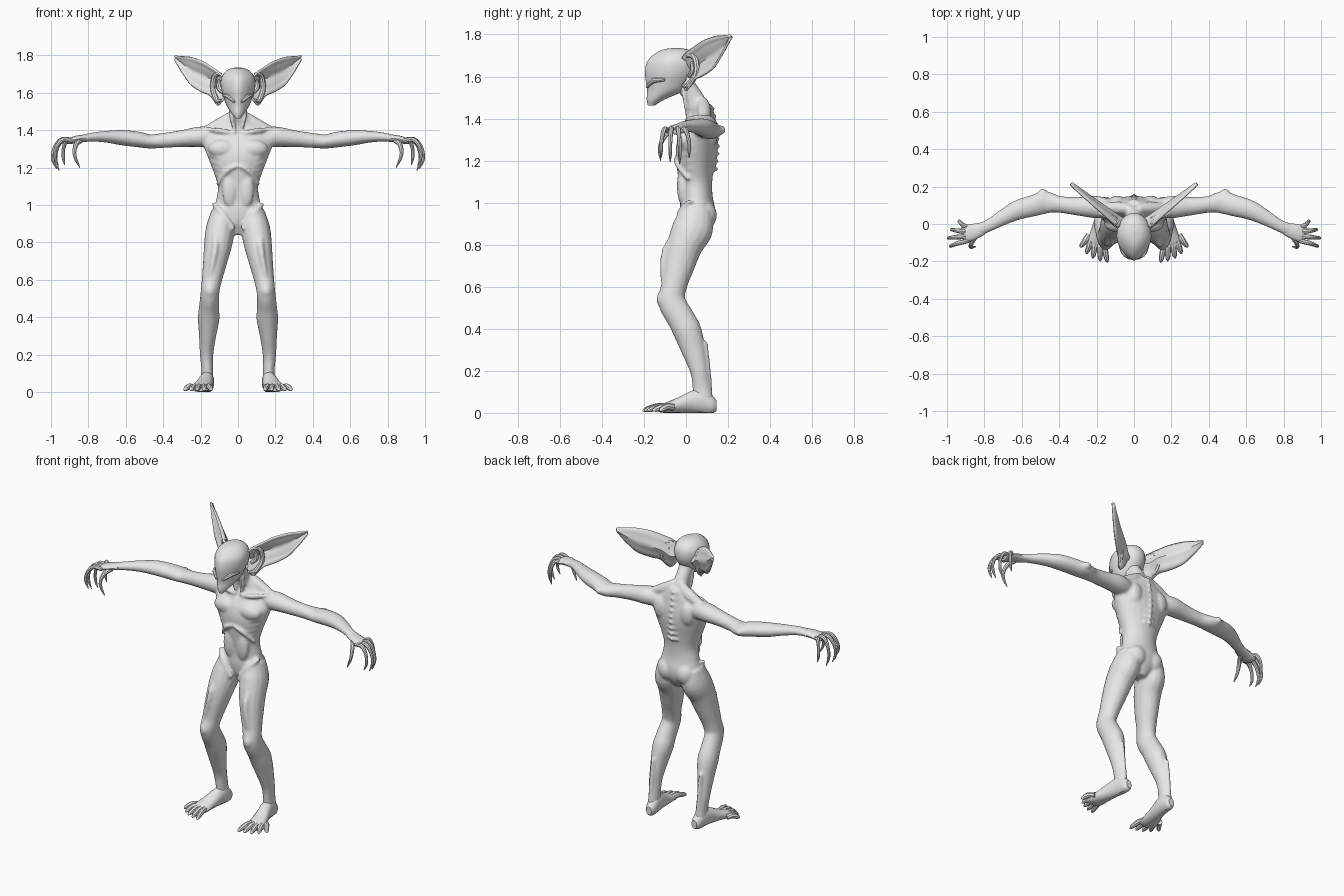
import bpy, bmesh, math
from mathutils import Vector, Matrix

cube = bpy.data.objects.get("Cube")
if cube:
    bpy.data.objects.remove(cube, do_unlink=True)

skin = bpy.data.materials.new("pale grey skin")
skin.use_nodes = True
skin.diffuse_color = (0.8, 0.8, 0.8, 1)
skin.node_tree.nodes["Principled BSDF"].inputs["Base Color"].default_value = (0.8, 0.8, 0.8, 1)

X, Y, Z = Vector((1, 0, 0)), Vector((0, 1, 0)), Vector((0, 0, 1))
BOTH, CENTRE = (1, -1), (1,)


def spline(points, steps):
    """Smooth curve through stations of any number of values."""
    result = []
    last = len(points) - 1
    for i in range(last):
        p0, p1, p2, p3 = (points[max(0, min(last, i + k))] for k in (-1, 0, 1, 2))
        for n in range(steps):
            t = n / steps
            result.append([b + 0.5 * t * (c - a + t * (2 * a - 5 * b + 4 * c - d
                           + t * (3 * (b - c) + d - a)))
                           for a, b, c, d in zip(p0, p1, p2, p3)])
    result.append(list(points[last]))
    return result


def loft(bm, stations, side, sides=BOTH, normal=None, segments=16, steps=4, pinch=0):
    """Skin through stations (x, y, z, radius along side, other radius)."""
    path = spline(stations, steps)
    for s in sides:
        centres = [Vector((s * p[0], p[1], p[2])) for p in path]
        rings = []
        for i, (c, p) in enumerate(zip(centres, path)):
            ahead, behind = centres[min(i + 1, len(path) - 1)], centres[max(i - 1, 0)]
            t = normal or (ahead - behind).normalized()
            u = (side - t * side.dot(t)).normalized()
            v = t.cross(u)
            ring = []
            for k in range(segments):
                a = math.tau * k / segments
                narrow = 1 - pinch * max(0, -math.sin(a)) ** 2
                ring.append(bm.verts.new(c + u * max(p[3], 0.002) * math.cos(a) * narrow
                                         + v * max(p[4], 0.002) * math.sin(a)))
            rings.append(ring)
        for a, b in zip(rings, rings[1:]):
            for k in range(segments):
                j = (k + 1) % segments
                bm.faces.new((a[k], a[j], b[j], b[k]))
        bm.faces.new(rings[0])
        bm.faces.new(rings[-1])


def tube(bm, points, radius, side=X, sides=BOTH):
    """Round cord that thins a little at its ends."""
    last = len(points) - 1
    loft(bm, [(*p, r, r) for i, p in enumerate(points)
              for r in [radius * (0.6 if i in (0, last) else 1)]], side, sides, segments=8)


def bulge(bm, centre, radii, sides=BOTH):
    for s in sides:
        place = Matrix.Translation((s * centre[0], centre[1], centre[2]))
        bmesh.ops.create_uvsphere(bm, u_segments=20, v_segments=12, radius=1,
                                  matrix=place @ Matrix.Diagonal((*radii, 1)))


def finish(name, bm):
    bmesh.ops.recalc_face_normals(bm, faces=bm.faces)
    mesh = bpy.data.meshes.new(name)
    bm.to_mesh(mesh)
    bm.free()
    mesh.materials.append(skin)
    obj = bpy.data.objects.new(name, mesh)
    bpy.context.collection.objects.link(obj)
    bpy.ops.object.select_all(action="DESELECT")
    obj.select_set(True)
    bpy.context.view_layer.objects.active = obj
    bpy.ops.object.shade_smooth_by_angle(angle=math.radians(40))
    return obj


# Body: torso, neck, arms and legs fused into one skin
body = bmesh.new()
torso = [(0, .05, .84, .04, .04), (0, .055, .9, .1, .075), (0, .055, .96, .13, .085),
         (0, .05, 1.03, .116, .077), (0, .045, 1.1, .108, .08), (0, .045, 1.18, .132, .09),
         (0, .05, 1.26, .163, .098), (0, .06, 1.33, .185, .088), (0, .075, 1.39, .16, .062),
         (0, .08, 1.43, .11, .05), (0, .075, 1.47, .06, .045)]
loft(body, torso, X, CENTRE, Z, segments=28)
loft(body, [(0, .08, 1.4, .07, .05), (0, .05, 1.48, .045, .045), (0, .01, 1.54, .042, .045),
            (0, -.03, 1.6, .045, .05)], X, CENTRE)
loft(body, [(.12, .08, 1.36, .05, .05), (.2, .09, 1.365, .06, .055), (.3, .095, 1.355, .05, .045),
            (.4, .105, 1.345, .045, .04), (.47, .115, 1.34, .06, .038), (.53, .1, 1.35, .058, .042),
            (.62, .075, 1.36, .053, .041), (.7, .035, 1.365, .042, .032),
            (.78, -.01, 1.363, .033, .024), (.85, -.037, 1.352, .038, .019)], Y)
loft(body, [(.08, .05, .97, .06, .075), (.093, .033, .88, .077, .097), (.105, -.005, .8, .076, .086),
            (.122, -.035, .7, .065, .076), (.14, -.058, .6, .054, .061), (.15, -.068, .53, .05, .066),
            (.155, -.025, .45, .054, .066), (.157, .006, .39, .058, .068),
            (.163, .035, .3, .046, .058), (.168, .062, .2, .036, .043),
            (.165, .075, .12, .031, .044), (.165, .08, .06, .032, .05)], X)

# Muscle and bone under the skin
bulge(body, (.08, .0, 1.3), (.08, .045, .05))
bulge(body, (.09, .11, 1.33), (.05, .042, .075))
bulge(body, (.06, .085, .94), (.063, .062, .07))
bulge(body, (.487, .155, 1.345), (.028, .034, .024))
bulge(body, (.15, -.11, .54), (.032, .03, .04))
bulge(body, (.045, -.018, 1.08), (.04, .025, .09))
tube(body, [(.02, .08, 1.49), (.08, .085, 1.44), (.2, .09, 1.385)], .036, Y)
tube(body, [(.012, .005, 1.385), (.09, .012, 1.395), (.18, .055, 1.41)], .015, Z)
tube(body, [(.04, -.02, 1.56), (.035, .0, 1.47), (.012, .01, 1.385)], .013)
tube(body, [(.135, .02, 1.01), (.085, -.025, .955), (.02, -.035, .87)], .017)
tube(body, [(.005, -.05, 1.21), (.06, -.04, 1.18), (.115, .01, 1.11)], .013, Z)
tube(body, [(.13, -.0, .9), (.12, -.095, .78), (.15, -.11, .62)], .018)
tube(body, [(.168, .095, .34), (.166, .105, .2), (.165, .122, .05)], .014)
for k in range(4):
    z = 1.14 + .034 * k
    wide = .121 + .013 * k
    tube(body, [(wide * math.cos(a), .048 - (.087 + .003 * k) * math.sin(a), z + .03 * (1.2 - a))
                for a in (-.6, -.1, .4, .9)], .009, Z)
for k in range(3):
    tube(body, [(.01, -.03 + .012 * k, 1.315 + .022 * k),
                (.07, -.015 + .012 * k, 1.325 + .022 * k)], .011, Z)
for k in range(9):
    z = 1.16 + .036 * k
    bulge(body, (0, .138 + .015 * math.sin(k / 8 * math.pi) - .002 * k, z), (.014, .016, .012), CENTRE)
    bulge(body, (.024, .133 + .012 * math.sin(k / 8 * math.pi) - .002 * k, z), (.012, .012, .007))
body_obj = finish("body", body)
fuse = body_obj.modifiers.new("fuse", "REMESH")
fuse.mode = "VOXEL"
fuse.voxel_size = .008
fuse.use_smooth_shade = True
soften = body_obj.modifiers.new("soften", "SMOOTH")
soften.factor = .5
soften.iterations = 4

# Head: domed skull narrowing to a pointed chin
head = bmesh.new()
loft(head, [(0, -.165, 1.462, .012, .016), (0, -.145, 1.49, .034, .042), (0, -.1, 1.53, .06, .085),
            (0, -.082, 1.57, .075, .108), (0, -.07, 1.62, .09, .125), (0, -.063, 1.67, .092, .122),
            (0, -.055, 1.705, .075, .098), (0, -.05, 1.728, .045, .06),
            (0, -.045, 1.736, .008, .012)], X, CENTRE, Z, segments=24, pinch=.35)
tube(head, [(.078, -.1, 1.585), (.055, -.155, 1.58), (.02, -.185, 1.55)], .012, Z)
finish("head", head)

# Ears: cupped sails, given as lower and upper edge along their length
ear_edges = [(0, 1.56, 1.69), (.1, 1.535, 1.715), (.25, 1.585, 1.74), (.43, 1.605, 1.768),
             (.65, 1.64, 1.788), (.78, 1.685, 1.792), (.87, 1.72, 1.793), (1, 1.78, 1.795)]


def ear_point(along, z, depth, s):
    return s * (.085 + .255 * along - .6 * depth), -.02 + .228 * along + .75 * depth, z


for label, s in (("left", 1), ("right", -1)):
    ear = bmesh.new()
    rows = []
    for along, low, high in spline(ear_edges, 3):
        row = []
        for k in range(11):
            t = k / 10
            depth = (.05 * math.sin(math.pi * t) + .006 * math.sin(math.pi * 5 * t)) * (1 - .75 * along)
            row.append(ear.verts.new(ear_point(along, low + (high - low) * t, depth, s)))
        rows.append(row)
    for a, b in zip(rows, rows[1:]):
        for k in range(10):
            ear.faces.new((a[k], b[k], b[k + 1], a[k + 1]))
    ear_obj = finish(label + "_ear", ear)
    thick = ear_obj.modifiers.new("thickness", "SOLIDIFY")
    thick.thickness = .01
    thick.offset = 0

    # Folds inside the ear
    folds = bmesh.new()
    tube(folds, [ear_point(a, z, d, 1) for a, z, d in
                 ((.02, 1.56, .0), (.12, 1.56, .005), (.24, 1.62, .02), (.2, 1.69, .02), (.05, 1.7, .01))],
         .014, Y, (s,))
    tube(folds, [ear_point(a, z, .03, 1) for a, z in ((.05, 1.6), (.14, 1.63), (.12, 1.67))], .015, Y, (s,))
    finish(label + "_ear_folds", folds)

    # Hand: flat palm with long hooked fingers
    hand = bmesh.new()
    loft(hand, [(.81, -.025, 1.358, .034, .02), (.86, -.042, 1.352, .043, .019),
                (.9, -.052, 1.342, .046, .017), (.918, -.056, 1.337, .036, .012)], Y, (s,))
    for base, tip, reach, drop in ((-.018, .015, .035, .13), (-.042, -.03, .075, .16),
                                   (-.066, -.075, .091, .15), (-.09, -.118, .08, .13)):
        def knuckle(f, y, z, r):
            return (.9 + reach * f, base + (tip - base) * y, 1.343 - drop * z, r, r)
        loft(hand, [knuckle(-.2, 0, 0, .012), knuckle(.45, .4, -.05, .013), knuckle(.85, .8, .2, .01),
                    knuckle(1, 1, .5, .009), knuckle(.95, 1, .75, .008), knuckle(.75, 1, 1, .002)],
             Y, (s,), segments=8, steps=3)
    loft(hand, [(.84, -.055, 1.345, .014, .014), (.865, -.095, 1.325, .013, .013),
                (.875, -.12, 1.28, .01, .01), (.865, -.125, 1.24, .008, .008),
                (.845, -.12, 1.2, .002, .002)], X, (s,), segments=8, steps=3)
    finish(label + "_hand", hand)

    # Foot: long splayed foot with five clawed toes
    foot = bmesh.new()
    loft(foot, [(.158, .145, .035, .018, .025), (.16, .125, .04, .03, .042), (.163, .085, .055, .036, .058),
                (.17, .03, .053, .04, .053), (.185, -.04, .036, .048, .036), (.198, -.1, .024, .056, .024),
                (.203, -.13, .018, .05, .014)], X, (s,), Y)
    for k, (tip_x, tip_y) in enumerate(((.142, -.207), (.18, -.2), (.22, -.185), (.255, -.16), (.288, -.125))):
        root = Vector((.165 + .019 * k, -.085 + .006 * k))
        tip = Vector((tip_x, tip_y))
        toe = []
        for f, z, r in ((0, .026, .017), (.4, .03, .016), (.75, .02, .014), (.9, .014, .01), (1, .008, .002)):
            spot = root.lerp(tip, f)
            toe.append((spot.x, spot.y, z, r, r))
        loft(foot, toe, X, (s,), segments=8, steps=3)
    for v in foot.verts:
        v.co.z = max(v.co.z, 0)
    finish(label + "_foot", foot)
